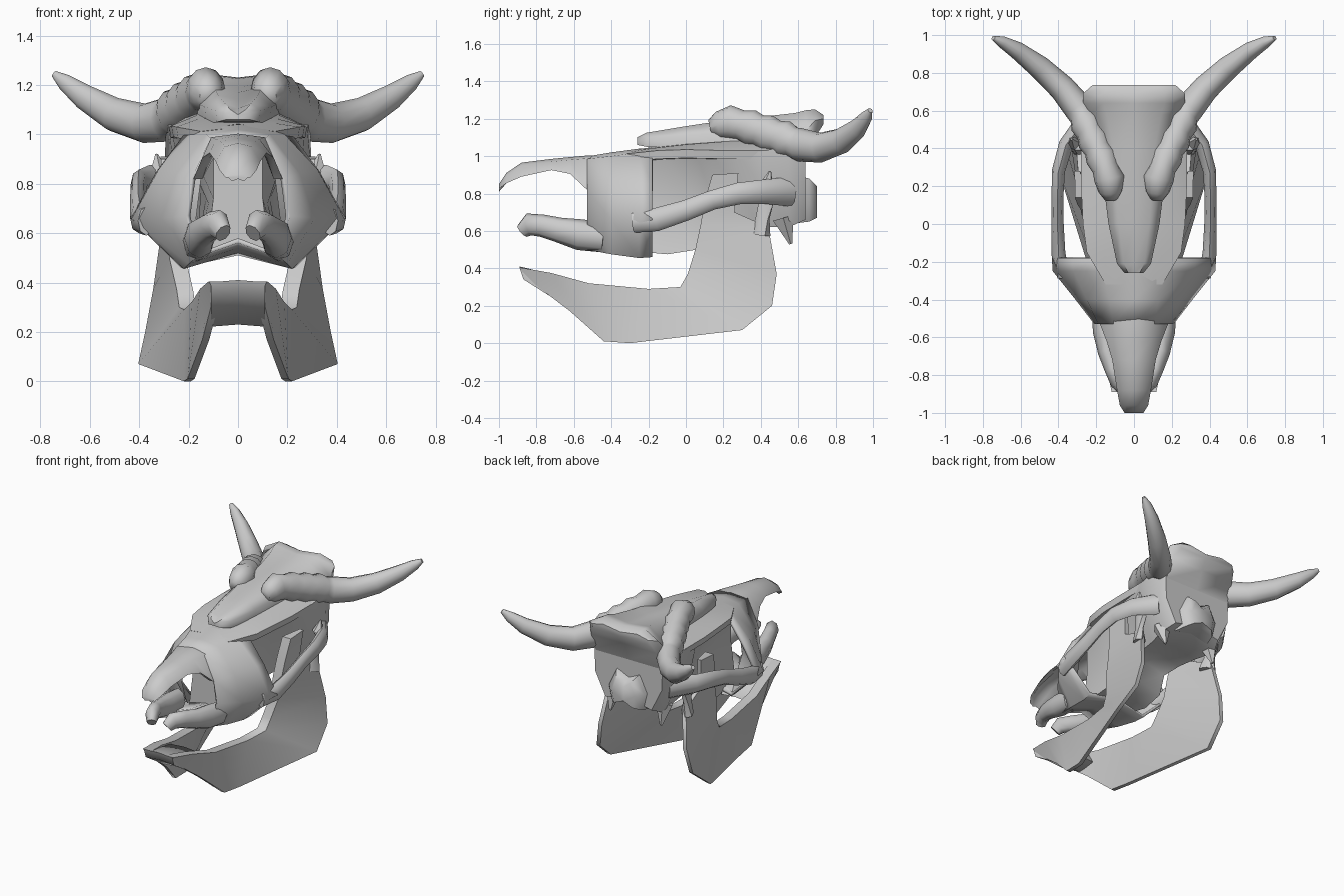
import bpy
import bmesh
import math
from mathutils import Vector

cube = bpy.data.objects.get("Cube")
if cube:
    bpy.data.objects.remove(cube, do_unlink=True)

bone = bpy.data.materials.new("bone grey")
bone.use_nodes = True
grey = (0.6, 0.6, 0.6, 1)
bone.diffuse_color = grey
bone.node_tree.nodes["Principled BSDF"].inputs["Base Color"].default_value = grey


def finish(name, bm, mirror=False, thickness=None):
    """Turn a bmesh into a smooth shaded object with optional modifiers."""
    bmesh.ops.recalc_face_normals(bm, faces=bm.faces[:])
    mesh = bpy.data.meshes.new(name)
    bm.to_mesh(mesh)
    bm.free()
    mesh.shade_smooth()
    mesh.set_sharp_from_angle(angle=math.radians(58))
    mesh.materials.append(bone)
    obj = bpy.data.objects.new(name, mesh)
    bpy.context.scene.collection.objects.link(obj)
    if thickness:
        shell = obj.modifiers.new("Shell", 'SOLIDIFY')
        shell.thickness = thickness
        shell.offset = -1
    if mirror:
        obj.modifiers.new("Mirror", 'MIRROR')
    return obj


def skin(name, rings, open_ends=False, **options):
    """Join closed rings of points with quads and cap the ends."""
    bm = bmesh.new()
    rows = [[bm.verts.new(p) for p in ring] for ring in rings]
    count = len(rows[0])
    for a, b in zip(rows, rows[1:]):
        for i in range(count):
            j = (i + 1) % count
            bm.faces.new((a[i], a[j], b[j], b[i]))
    if not open_ends:
        bm.faces.new(rows[0])
        bm.faces.new(rows[-1])
    return finish(name, bm, **options)


def symmetric_ring(y, half):
    """Complete a half section that starts and ends on the midline."""
    left = [(x, y, z) for x, z in half]
    right = [(-x, y, z) for x, z in half[-2:0:-1]]
    return left + right


def tube(name, stations, flat=1.0, sides=10):
    """Mirrored tube through (x, y, z, radius), narrowed sideways by flat."""
    points = [Vector(s[:3]) for s in stations]
    rings = []
    for i, p in enumerate(points):
        along = (points[min(i + 1, len(points) - 1)] - points[max(i - 1, 0)]).normalized()
        side = along.cross(Vector((0, 0, 1))).normalized()
        up = side.cross(along)
        radius = stations[i][3]
        ring = []
        for k in range(sides):
            angle = math.tau * k / sides
            ring.append(p + side * math.cos(angle) * radius * flat + up * math.sin(angle) * radius)
        rings.append(ring)
    return skin(name, rings, mirror=True)


def spike(name, base, tip, radius):
    """Mirrored short bony point."""
    return tube(name, [(*base, radius), (*tip, radius * 0.15)], sides=5)


# Nasal bone overhanging the open nose: y, half width, top, side edge
nasal = [
    (-1.0, .05, .85, .825), (-.96, .075, .91, .855), (-.88, .09, .965, .89),
    (-.72, .115, .985, .925), (-.62, .145, .995, .905), (-.53, .18, 1.003, .82),
    (-.44, .18, 1.0, .85),
]
skin("nasal_bone", [
    symmetric_ring(y, [(0, top), (w * .6, top - .015), (w, edge),
                       (w * .8, edge), (w * .5, top - .04), (0, top - .03)])
    for y, w, top, edge in nasal])

# Muzzle shell, open at the nose and behind, flaring out to the cheeks
muzzle = [
    (-.53, [(0, .998), (.11, .985), (.19, .82), (.21, .67), (.17, .5), (0, .56)]),
    (-.4, [(0, 1.02), (.13, 1.0), (.25, .84), (.31, .66), (.2, .475), (0, .54)]),
    (-.25, [(0, 1.04), (.17, 1.02), (.32, .86), (.43, .66), (.22, .455), (0, .52)]),
    (-.18, [(0, 1.045), (.2, 1.025), (.33, .85), (.435, .66), (.23, .46), (0, .51)]),
]
skin("muzzle", [symmetric_ring(y, half) for y, half in muzzle],
     open_ends=True, thickness=.02)

# Hollow front of the eye sockets, narrowing forward inside the muzzle
socket = [
    (-.38, [(0, 1.0), (.1, .97), (.15, .82), (.17, .66), (.13, .53), (0, .56)]),
    (-.19, [(0, 1.03), (.19, 1.01), (.32, .845), (.42, .66), (.225, .475), (0, .525)]),
]
skin("socket_hollow", [symmetric_ring(y, half) for y, half in socket], open_ends=True)

# Brow roof over the eye sockets: y, half width, top, edge height
brow = [
    (-.32, .15, 1.027, 1.012), (-.15, .25, 1.053, 1.03), (0, .27, 1.07, 1.035),
    (.2, .28, 1.085, 1.03), (.45, .28, 1.1, 1.03),
]
skin("brow_roof", [
    symmetric_ring(y, [(0, top), (w * .6, top - .008), (w, edge),
                       (w * .97, edge - .045), (0, edge - .06)])
    for y, w, top, edge in brow])

# Braincase: y, top width, middle width, bottom width, top, middle, bottom
braincase = [
    (-.36, .1, .1, .13, 1.0, .74, .5), (-.1, .21, .12, .18, 1.02, .72, .475),
    (.06, .24, .13, .17, 1.03, .74, .5), (.14, .25, .15, .14, 1.035, .78, .6),
    (.27, .27, .23, .16, 1.05, .83, .62),
    (.4, .28, .26, .18, 1.06, .85, .62), (.55, .29, .3, .22, 1.09, .82, .62),
    (.64, .27, .26, .18, 1.13, .82, .66),
]
skin("braincase", [
    symmetric_ring(y, [(0, top), (wt, top - .035), (wm, mid), (wb, low), (0, low + .04)])
    for y, wt, wm, wb, top, mid, low in braincase])

# Raised crown tapering forward between the horns: y, half width, top, bottom
crown = [
    (-.26, .05, 1.1, 1.06), (-.21, .09, 1.125, 1.05), (0, .135, 1.16, 1.04),
    (.2, .16, 1.19, 1.03), (.4, .18, 1.21, 1.0), (.58, .24, 1.23, .98),
    (.64, .27, 1.245, .97), (.69, .27, 1.25, 1.1), (.735, .22, 1.22, 1.17),
]
skin("crown", [
    symmetric_ring(y, [(0, top - .02), (w * .6, top), (w, top * .6 + low * .4),
                       (w * .95, low), (0, low)])
    for y, w, top, low in crown])

# Horns: each knuckle at the base swells between two pinched stations
horn = [
    (.12, .13, 1.155, .04), (.13, .24, 1.18, .092), (.17, .35, 1.15, .097),
    (.21, .44, 1.12, .1), (.25, .53, 1.09, .1), (.29, .61, 1.06, .09),
    (.38, .72, 1.045, .08), (.5, .83, 1.08, .07), (.62, .92, 1.15, .053),
    (.7, .965, 1.21, .035), (.745, .985, 1.245, .014),
]


def between(a, b, amount, scale):
    """Station part way from a to b with its radius scaled."""
    mixed = [p + (q - p) * amount for p, q in zip(a, b)]
    mixed[3] *= scale
    return tuple(mixed)


stations = [horn[0], between(horn[0], horn[1], .4, 1.2)]
for i, here in enumerate(horn[1:], 1):
    stations.append(here)
    if i < 5:
        stations.append(between(here, horn[i + 1], .5, .86))
tube("horns", stations, flat=.88, sides=12)

# Cheek arches bridging the sockets
tube("cheek_arches", [
    (.37, -.28, .65, .06), (.4, -.16, .66, .062), (.405, 0, .71, .055),
    (.405, .14, .765, .052), (.4, .28, .8, .058), (.36, .42, .81, .065),
    (.25, .56, .81, .08)], flat=.6, sides=8)
spike("arch_points", (.32, .43, .84), (.33, .45, .92), .04)

# Front bones of the upper jaw, turned up at their tips
tube("upper_jaw_tips", [
    (.165, -.44, .565, .08), (.155, -.57, .58, .083), (.14, -.68, .605, .067),
    (.11, -.77, .628, .06), (.08, -.84, .635, .06), (.06, -.875, .6, .042)],
    flat=.75, sides=8)

# Occipital block and points at the back of the skull
occiput = [(.58, .17, .9, .64), (.66, .14, .88, .65), (.7, .09, .84, .67)]
skin("occipital_block", [
    symmetric_ring(y, [(0, top - .04), (w * .6, top), (w, (top + low) / 2),
                       (w * .8, low), (0, low + .03)])
    for y, w, top, low in occiput])
spike("skull_base_points", (.2, .52, .67), (.2, .56, .53), .06)

# Lower jaw plates: upper edge point, lower edge point
jaw = [
    ((.085, -.89, .405), (.08, -.87, .36)), ((.12, -.72, .375), (.13, -.62, .17)),
    ((.155, -.52, .32), (.19, -.44, .01)), ((.185, -.2, .29), (.205, -.3, 0)),
    ((.205, -.03, .3), (.39, .3, .07)), ((.215, .01, .37), (.362, .46, .2)),
    ((.245, .05, .5), (.33, .485, .37)), ((.25, .08, .64), (.295, .44, .62)),
    ((.265, .1, .76), (.28, .26, .7)), ((.28, .14, .9), (.3, .28, .91)),
]
rings = []
for (xt, yt, zt), (xb, yb, zb) in jaw:
    h, k = .033, .014
    rings.append([(xt - h, yt, zt), (xt + h, yt, zt), (xb + k, yb, zb), (xb - k, yb, zb)])
skin("lower_jaw", rings, mirror=True)
tube("jaw_joints", [(.29, .4, .58, .06), (.3, .41, .67, .04), (.3, .43, .76, .045)],
     flat=.7, sides=6)

# Chin joining the two jaw plates
chin = [(-.89, .41), (-.87, .35), (-.68, .23), (-.55, .25), (-.6, .34)]
skin("chin", [[(x, y, z - abs(x) * .08) for y, z in chin] for x in (-.11, 0, .11)])
